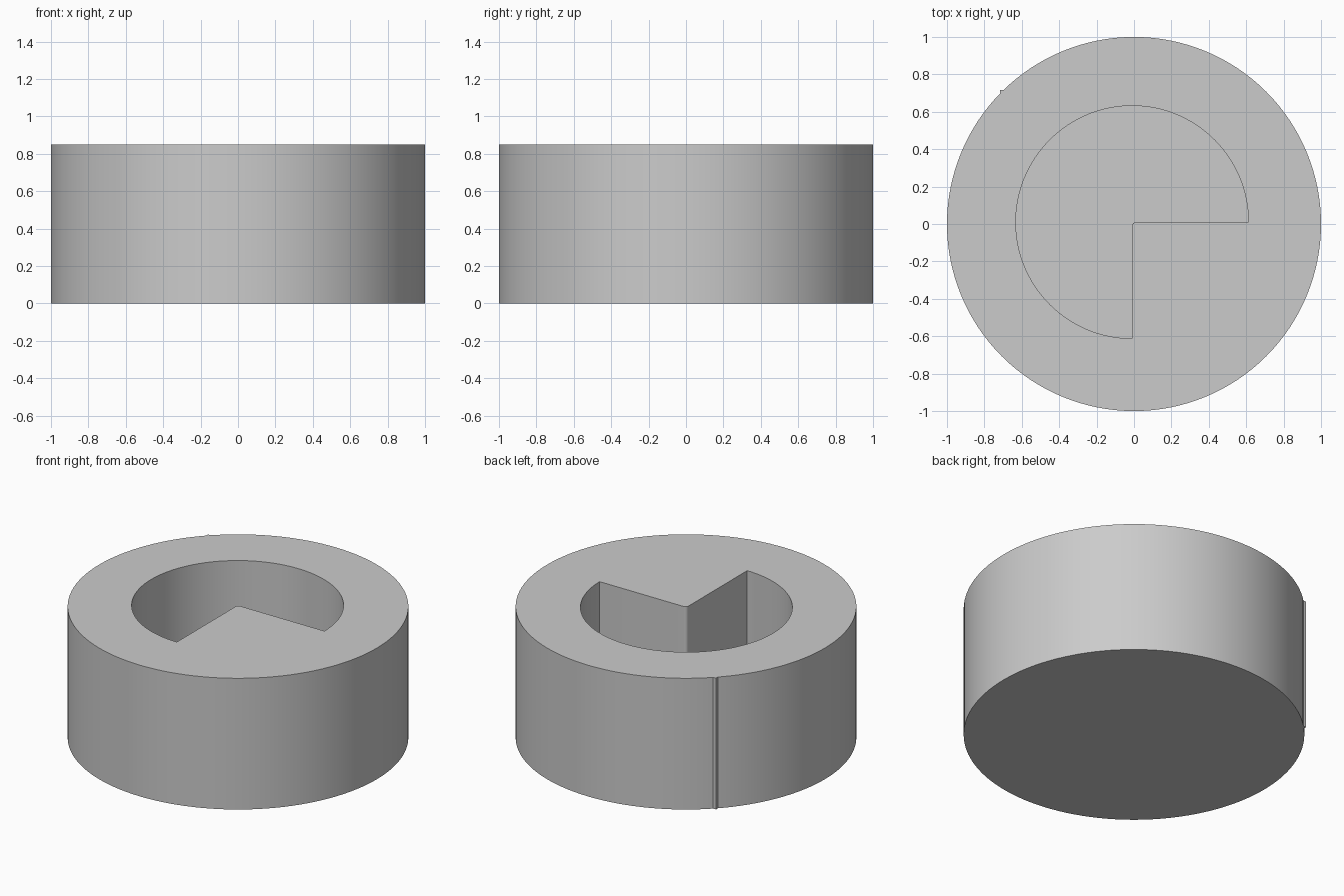
import bpy
import math

HEIGHT = 0.85
FLOOR = 0.15
SEGMENTS = 128

cube = bpy.data.objects.get("Cube")
if cube:
    bpy.data.objects.remove(cube, do_unlink=True)

grey = bpy.data.materials.new("plain_grey")
grey.use_nodes = True
grey.diffuse_color = (0.6, 0.6, 0.6, 1)
grey.node_tree.nodes["Principled BSDF"].inputs["Base Color"].default_value = grey.diffuse_color


def arc(cx, cy, radius, start, end, steps):
    """Points along a circular arc, angles in degrees."""
    angles = [math.radians(start + (end - start) * i / steps) for i in range(steps + 1)]
    return [(cx + radius * math.cos(a), cy + radius * math.sin(a)) for a in angles]


def prism(name, outline, bottom, top):
    """Closed prism over a counter-clockwise outline."""
    n = len(outline)
    verts = [(x, y, z) for z in (bottom, top) for x, y in outline]
    faces = [list(reversed(range(n))), list(range(n, 2 * n))]
    faces += [(i, (i + 1) % n, n + (i + 1) % n, n + i) for i in range(n)]
    mesh = bpy.data.meshes.new(name)
    mesh.from_pydata(verts, [], faces)
    mesh.materials.append(grey)
    obj = bpy.data.objects.new(name, mesh)
    bpy.context.collection.objects.link(obj)
    return obj


def combine(target, tool, operation):
    """Boolean the tool into the target, then discard the tool."""
    mod = target.modifiers.new(operation.lower(), "BOOLEAN")
    mod.operation = operation
    mod.solver = "EXACT"
    mod.object = tool
    bpy.ops.object.select_all(action="DESELECT")
    target.select_set(True)
    bpy.context.view_layer.objects.active = target
    bpy.ops.object.modifier_apply(modifier=mod.name)
    bpy.data.objects.remove(tool, do_unlink=True)


# Round body
body = prism("round_body", arc(0, 0, 1, 0, 360, SEGMENTS)[:-1], 0, HEIGHT)

# Small square locating rib on the outer wall
rib = prism("locating_rib", [(-0.717, 0.69), (-0.69, 0.69), (-0.69, 0.717), (-0.717, 0.717)], 0, HEIGHT)
combine(body, rib, "UNION")

# Three-quarter round pocket with a rounded inner corner
C, FILLET = 0.01, 0.02
outline = arc(-C, C, 0.622, 0, 270, 96)
outline += arc(-C + FILLET, C - FILLET, FILLET, 180, 90, 6)
pocket = prism("pocket_cutter", outline, FLOOR, HEIGHT + 0.2)
pocket.hide_render = True
combine(body, pocket, "DIFFERENCE")

# Smooth walls, sharp rims
bpy.ops.object.shade_smooth_by_angle(angle=math.radians(30))
